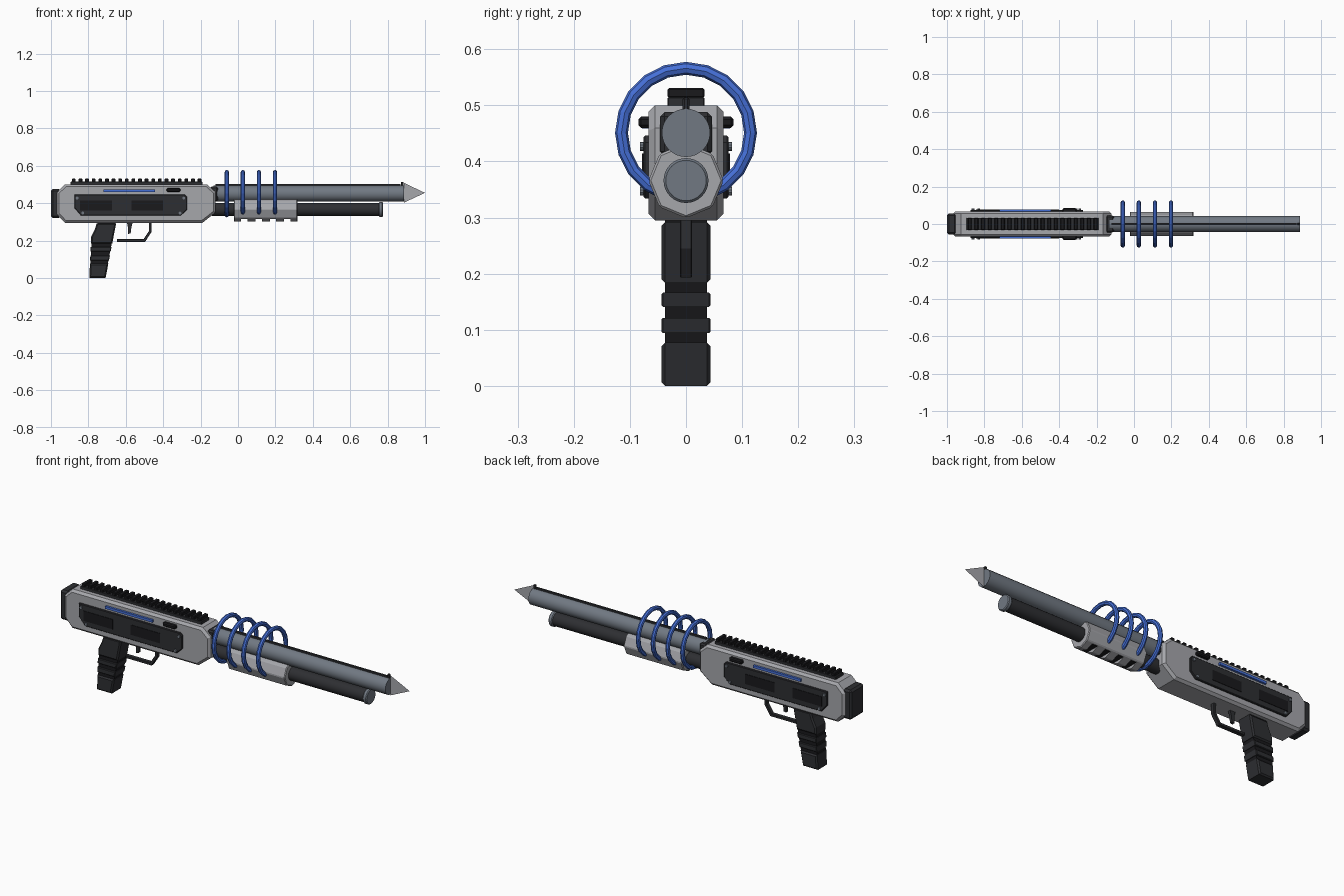
import bpy, bmesh, math
from mathutils import Matrix

if "Cube" in bpy.data.objects:
    bpy.data.objects.remove(bpy.data.objects["Cube"])


def mat(name, rgb):
    m = bpy.data.materials.new(name)
    m.diffuse_color = (*rgb, 1)
    m.use_nodes = True
    m.node_tree.nodes["Principled BSDF"].inputs["Base Color"].default_value = m.diffuse_color
    return m


SHELL = mat("shell_grey", (0.38, 0.385, 0.41))
STEEL = mat("steel", (0.165, 0.19, 0.225))
DARK = mat("dark", (0.027, 0.028, 0.032))
BLACK = mat("black", (0.010, 0.010, 0.012))
BLUE = mat("blue", (0.06, 0.16, 0.68))


def finish(name, bm, material, bevel=0.0):
    if bevel:
        sharp = [e for e in bm.edges if len(e.link_faces) == 2 and e.calc_face_angle() > 0.3]
        bmesh.ops.bevel(bm, geom=sharp, offset=bevel, segments=1, affect='EDGES')
    bmesh.ops.recalc_face_normals(bm, faces=bm.faces)
    me = bpy.data.meshes.new(name)
    bm.to_mesh(me)
    bm.free()
    ob = bpy.data.objects.new(name, me)
    bpy.context.collection.objects.link(ob)
    me.materials.append(material)
    return ob


def box(name, x, y, z, material, bevel=0.0):
    """Box from (min, max) ranges."""
    bm = bmesh.new()
    bmesh.ops.create_cube(bm, size=1)
    for v in bm.verts:
        v.co = [(a + b) / 2 + c * (b - a) for (a, b), c in zip((x, y, z), v.co)]
    return finish(name, bm, material, bevel)


def prism(name, pts, y0, y1, material, bevel=0.0):
    """Side profile in x, z extruded along y."""
    bm = bmesh.new()
    f = bm.faces.new([bm.verts.new((x, y0, z)) for x, z in pts])
    ext = bmesh.ops.extrude_face_region(bm, geom=[f])['geom']
    for v in ext:
        if isinstance(v, bmesh.types.BMVert):
            v.co.y = y1
    return finish(name, bm, material, bevel)


def tube(name, x0, x1, z, r, material, sides=32, bevel=0.0):
    """Cylinder lying along x."""
    bm = bmesh.new()
    bmesh.ops.create_cone(bm, cap_ends=True, segments=sides, radius1=r, radius2=r, depth=x1 - x0,
                          matrix=Matrix.Translation(((x0 + x1) / 2, 0, z)) @ Matrix.Rotation(math.pi / 2, 4, 'Y'))
    ob = finish(name, bm, material, bevel)
    if sides > 12:
        for p in ob.data.polygons:
            p.use_smooth = abs(p.normal.x) < 0.5
    return ob


# receiver, butt pad and front collar
prism("receiver", [(-0.968, 0.34), (-0.925, 0.295), (-0.19, 0.295), (-0.12, 0.35), (-0.12, 0.46),
                   (-0.165, 0.5), (-0.925, 0.5), (-0.968, 0.458)], -0.067, 0.067, SHELL, 0.012)
box("butt_pad", (-1.0, -0.95), (-0.056, 0.056), (0.32, 0.476), DARK, 0.01)
box("barrel_collar", (-0.15, -0.108), (-0.046, 0.046), (0.41, 0.488), DARK, 0.008)

# side details, both sides
for s, side in ((-1, "front"), (1, "back")):
    prism(f"side_panel_{side}", [(-0.875, 0.446), (-0.875, 0.375), (-0.84, 0.334), (-0.305, 0.334),
                                 (-0.273, 0.365), (-0.273, 0.434), (-0.285, 0.446)],
          s * 0.06, s * 0.076, DARK, 0.003)
    for i, x in enumerate((-0.845, -0.57)):
        box(f"panel_window_{side}_{i}", (x, x + 0.17), sorted((s * 0.07, s * 0.0785)), (0.362, 0.414), BLACK)
    box(f"light_strip_{side}", (-0.72, -0.445), sorted((s * 0.06, s * 0.078)), (0.459, 0.472), BLUE)
    box(f"side_button_{side}", (-0.382, -0.308), sorted((s * 0.06, s * 0.085)), (0.46, 0.48), BLACK, 0.005)
    for i, (x, z) in enumerate(((-0.86, 0.427), (-0.83, 0.347), (-0.31, 0.347), (-0.29, 0.427))):
        bm = bmesh.new()
        bmesh.ops.create_cone(bm, cap_ends=True, segments=10, radius1=0.008, radius2=0.008, depth=0.012,
                              matrix=Matrix.Translation((x, s * 0.076, z)) @ Matrix.Rotation(math.pi / 2, 4, 'X'))
        finish(f"screw_{side}_{i}", bm, STEEL)

# top rail with teeth
box("rail_base", (-0.895, -0.19), (-0.033, 0.033), (0.495, 0.515), DARK, 0.002)
for i in range(20):
    x = -0.878 + i * 0.0354
    box(f"rail_tooth_{i}", (x - 0.010, x + 0.010), (-0.033, 0.033), (0.513, 0.531), BLACK, 0.003)

# barrel, rib, sight, flat muzzle point
tube("barrel", -0.13, 0.888, 0.451, 0.043, STEEL)
box("barrel_rib", (-0.12, 0.87), (-0.005, 0.005), (0.485, 0.502), DARK)
box("front_sight", (0.872, 0.886), (-0.006, 0.006), (0.485, 0.514), DARK, 0.003)
bm = bmesh.new()
bm.faces.new([bm.verts.new(p) for p in ((0.888, 0, 0.403), (1.0, 0, 0.455), (0.888, 0, 0.508))])
finish("muzzle_point", bm, SHELL)

# lower tube with cap
tube("lower_tube", -0.14, 0.76, 0.366, 0.035, DARK)
tube("lower_tube_cap", 0.753, 0.775, 0.366, 0.04, STEEL, 32, 0.004)

# octagonal fore grip with slots cut from below
fore = tube("fore_grip", -0.022, 0.318, 0.366, 0.067, SHELL, 8, 0.004)
for i in range(4):
    x = 0.034 + i * 0.0765
    cut = box(f"slot_cutter_{i}", (x - 0.017, x + 0.017), (-0.1, 0.1), (0.25, 0.316), BLACK)
    cut.hide_render = True
    cut.hide_set(True)
    m = fore.modifiers.new("slot", 'BOOLEAN')
    m.operation, m.object, m.solver = 'DIFFERENCE', cut, 'EXACT'
    box(f"slot_floor_{i}", (x - 0.016, x + 0.016), (-0.038, 0.038), (0.3145, 0.325), BLACK)

# energy rings around the barrel
for i in range(4):
    bpy.ops.mesh.primitive_torus_add(major_segments=20, minor_segments=8, major_radius=0.115, minor_radius=0.0115,
                                     location=(-0.06 + i * 0.086, 0, 0.451),
                                     rotation=(0, math.pi / 2, 0))
    ring = bpy.context.object
    ring.name = f"energy_ring_{i}"
    ring.data.materials.append(BLUE)

# pistol grip: core plus raised bands
LEFT = [(0.0, -0.795), (0.22, -0.785), (0.262, -0.765), (0.31, -0.75)]
RIGHT = [(0.0, -0.708), (0.31, -0.648)]


def edge_x(table, z):
    for (z0, x0), (z1, x1) in zip(table, table[1:]):
        if z <= z1:
            return x0 + (x1 - x0) * (z - z0) / (z1 - z0)
    return table[-1][1]


def band(z0, z1, inset):
    zs = [z0] + [z for z, _ in LEFT if z0 < z < z1] + [z1]
    left = [(edge_x(LEFT, z) + inset, z) for z in zs]
    return left + [(edge_x(RIGHT, z1) - inset, z1), (edge_x(RIGHT, z0) - inset, z0)]


prism("grip_core", band(0.008, 0.3, 0.003), -0.037, 0.037, BLACK)
for i, (z0, z1) in enumerate(((0.0, 0.077), (0.094, 0.121), (0.141, 0.166), (0.183, 0.292))):
    prism(f"grip_band_{i}", band(z0, z1, 0.0), -0.044, 0.044, DARK, 0.007 if i in (0, 3) else 0.003)

# trigger and guard
prism("trigger_guard", [(-0.648, 0.193), (-0.497, 0.193), (-0.463, 0.245), (-0.463, 0.3), (-0.477, 0.3),
                        (-0.477, 0.25), (-0.505, 0.207), (-0.648, 0.207)], -0.011, 0.011, DARK, 0.002)
prism("trigger", [(-0.588, 0.235), (-0.574, 0.238), (-0.57, 0.27), (-0.562, 0.3), (-0.595, 0.3),
                  (-0.588, 0.27)], -0.007, 0.007, DARK)
